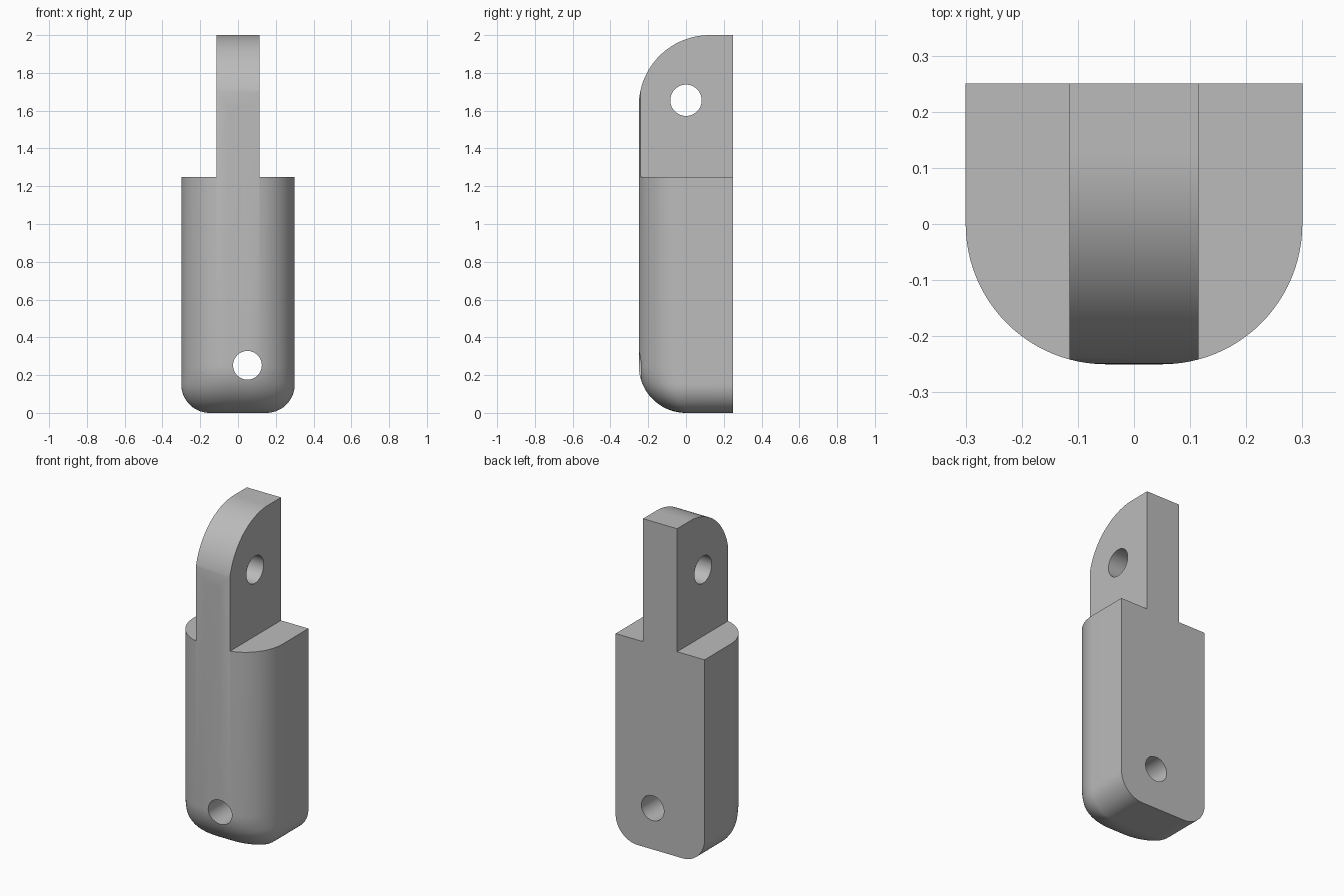
import bpy, bmesh, math

cube = bpy.data.objects.get("Cube")
if cube:
    bpy.data.objects.remove(cube, do_unlink=True)

mat = bpy.data.materials.new("plain_grey")
mat.use_nodes = True
GREY = (0.5, 0.5, 0.5, 1)
mat.diffuse_color = GREY
mat.node_tree.nodes["Principled BSDF"].inputs["Base Color"].default_value = GREY

HALF_W, BACK, FRONT_R = 0.3, 0.25, 0.25      # plan outline
SIDE_FILLET, TOP, SHOULDER = 0.15, 2.0, 1.25
TONGUE = 0.115                               # half thickness
STEPS = 24


def loft(name, rings):
    """Closed solid skinned through rings with equal point counts."""
    bm = bmesh.new()
    loops = [[bm.verts.new(p) for p in ring] for ring in rings]
    for a, b in zip(loops, loops[1:]):
        for i in range(len(a)):
            j = (i + 1) % len(a)
            bm.faces.new((a[i], a[j], b[j], b[i]))
    bm.faces.new(loops[0][::-1])
    bm.faces.new(loops[-1])
    bmesh.ops.recalc_face_normals(bm, faces=bm.faces)
    me = bpy.data.meshes.new(name)
    bm.to_mesh(me)
    bm.free()
    me.materials.append(mat)
    ob = bpy.data.objects.new(name, me)
    bpy.context.collection.objects.link(ob)
    return ob


def plan_ring(half_w, depth, z):
    """Square back corners, elliptical front corners."""
    cx = HALF_W - FRONT_R
    quarter = [i / STEPS * math.pi / 2 for i in range(STEPS + 1)]
    right = [(cx + (half_w - cx) * math.cos(a), -depth * math.sin(a), z) for a in quarter]
    left = [(-x, y, z) for x, y, z in reversed(right)]
    return [(half_w, BACK, z)] + right + left + [(-half_w, BACK, z)]


# Body: the rounded lower end is deeper at the front than at the sides
def body_ring(z):
    def inset(r):
        return r - math.sqrt(max(0, r * r - max(0, r - z) ** 2))
    return plan_ring(HALF_W - inset(SIDE_FILLET), FRONT_R - inset(FRONT_R), z)


heights = [FRONT_R * (1 - math.cos(i / STEPS * math.pi / 2)) for i in range(STEPS + 1)]
body = loft("link_body", [body_ring(z) for z in heights + [TOP]])

cutters = []

# Shoulders either side of the tongue
for side in (-1, 1):
    box = [(x * side, y) for x, y in ((TONGUE, -1), (1, -1), (1, 1), (TONGUE, 1))]
    cutters.append(loft("shoulder_cutter", [[(x, y, z) for x, y in box] for z in (SHOULDER, 3)]))

# Rounded front of the tongue tip
R = 0.375
arc = [(-FRONT_R + R - R * math.cos(a), TOP - R + R * math.sin(a))
       for a in (i / 32 * math.pi / 2 for i in range(33))]
profile = arc + [(arc[-1][0], 3), (-1, 3), (-1, TOP - R)]
cutters.append(loft("tip_cutter", [[(x, y, z) for y, z in profile] for x in (-1, 1)]))

# Pin holes: crosswise through the tongue, front to back through the body
turn = [i / 48 * math.tau for i in range(48)]
cutters.append(loft("upper_hole_cutter", [
    [(x, 0.083 * math.cos(a), 1.655 + 0.083 * math.sin(a)) for a in turn] for x in (-1, 1)]))
cutters.append(loft("lower_hole_cutter", [
    [(0.05 + 0.076 * math.cos(a), y, 0.252 + 0.076 * math.sin(a)) for a in turn] for y in (-1, 1)]))

bpy.ops.object.select_all(action="DESELECT")
body.select_set(True)
bpy.context.view_layer.objects.active = body
for cutter in cutters:
    mod = body.modifiers.new("cut", "BOOLEAN")
    mod.operation, mod.solver, mod.object = "DIFFERENCE", "EXACT", cutter
    bpy.ops.object.modifier_apply(modifier=mod.name)
    bpy.data.objects.remove(cutter, do_unlink=True)
bpy.ops.object.shade_smooth_by_angle(angle=math.radians(30))
